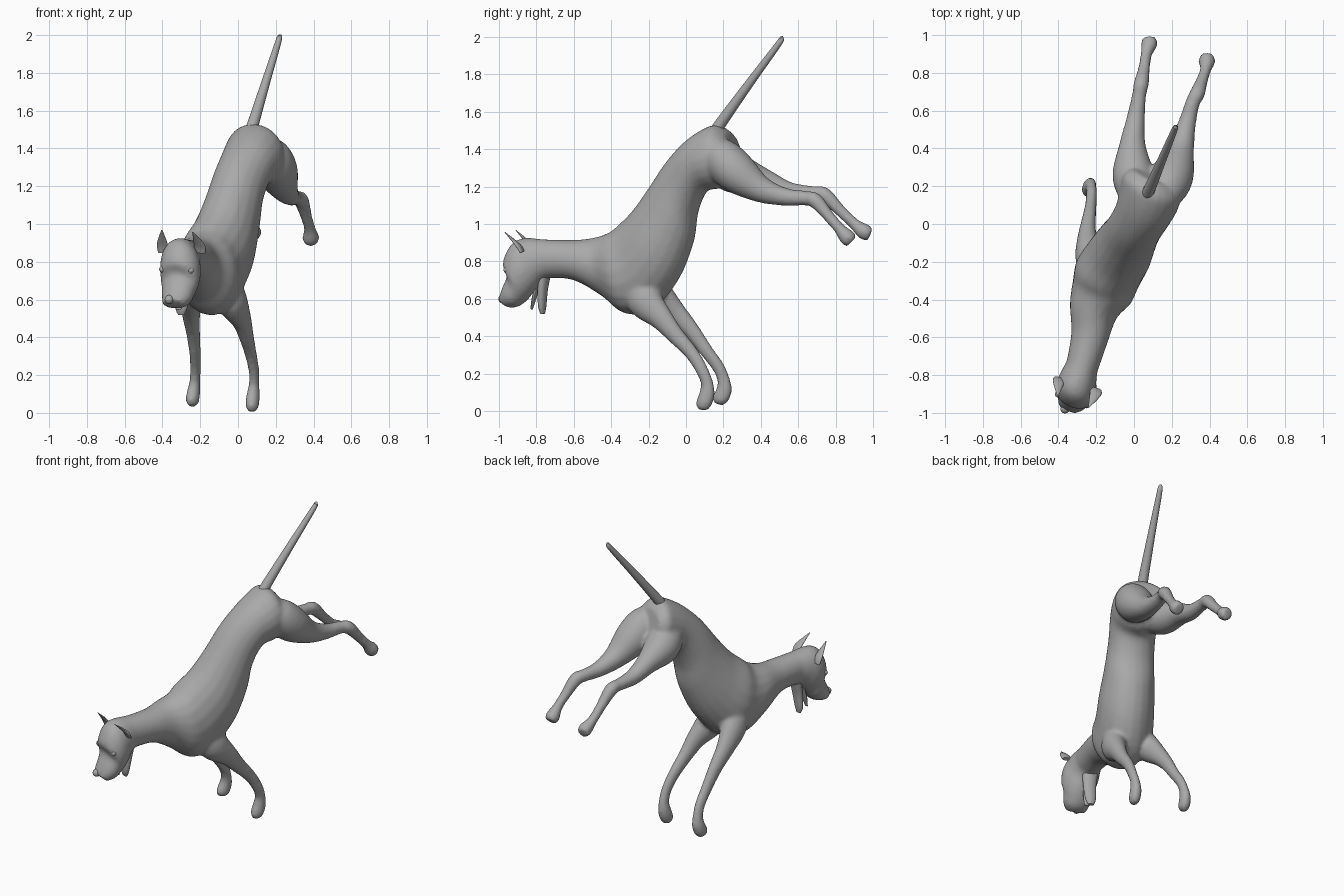
import bpy, bmesh, math
from mathutils import Vector

if "Cube" in bpy.data.objects:
    bpy.data.objects.remove(bpy.data.objects["Cube"])

grey = bpy.data.materials.new("coat grey")
grey.use_nodes = True
grey.diffuse_color = (0.4, 0.4, 0.4, 1)
grey.node_tree.nodes["Principled BSDF"].inputs["Base Color"].default_value = (0.4, 0.4, 0.4, 1)


def refine(rows, steps=4):
    """Smooth curve through rows of numbers."""
    out = []
    for i in range(len(rows) - 1):
        a, b, c, d = (rows[max(0, min(len(rows) - 1, i + k))] for k in (-1, 0, 1, 2))
        for s in range(steps):
            t = s / steps
            out.append([q + 0.5 * t * (r - p + t * (2*p - 5*q + 4*r - u + t * (3*(q - r) + u - p)))
                        for p, q, r, u in zip(a, b, c, d)])
    return out + [list(rows[-1])]


def loft(bm, rings, sides=20):
    """Skin elliptical rings given as centre, half height and half width vectors."""
    loops = []
    for centre, up, side in rings:
        angles = [math.tau * k / sides for k in range(sides)]
        loops.append([bm.verts.new(centre + up * math.sin(a) + side * math.cos(a)) for a in angles])
    for a, b in zip(loops, loops[1:]):
        for k in range(sides):
            n = (k + 1) % sides
            bm.faces.new((a[k], a[n], b[n], b[k]))
    bm.faces.new(loops[0][::-1])
    bm.faces.new(loops[-1])


def torso(bm, rows):
    """Rows: x, top y, top z, bottom y, bottom z, half width, heading slope."""
    rings = []
    for x, ty, tz, by, bz, w, slope in refine(rows):
        up = Vector((slope * (ty - by), ty - by, tz - bz)) / 2
        side = Vector((1, -slope, 0)).normalized() * w
        rings.append((Vector((x, (ty + by) / 2, (tz + bz) / 2)), up, side))
    loft(bm, rings)


def limb(bm, rows, flat=1.0):
    """Rows: x, y, z, radius. Flat scales the thickness."""
    pts = refine(rows)
    rings = []
    for i, (x, y, z, r) in enumerate(pts):
        tangent = Vector(pts[min(i + 1, len(pts) - 1)][:3]) - Vector(pts[max(i - 1, 0)][:3])
        up = tangent.cross(Vector((1, -0.35, 0))).normalized()
        side = up.cross(tangent).normalized()
        rings.append((Vector((x, y, z)), up * r * flat, side * r))
    loft(bm, rings)


def finish(name, bm, blend=False):
    bmesh.ops.recalc_face_normals(bm, faces=bm.faces)
    mesh = bpy.data.meshes.new(name)
    bm.to_mesh(mesh)
    bm.free()
    mesh.materials.append(grey)
    ob = bpy.data.objects.new(name, mesh)
    bpy.context.collection.objects.link(ob)
    bpy.ops.object.select_all(action='DESELECT')
    ob.select_set(True)
    bpy.context.view_layer.objects.active = ob
    if blend:
        remesh = ob.modifiers.new("blend", 'REMESH')
        remesh.mode, remesh.voxel_size, remesh.use_smooth_shade = 'VOXEL', 0.011, True
        soften = ob.modifiers.new("soften", 'SMOOTH')
        soften.factor, soften.iterations = 0.5, 10
        for m in ("blend", "soften"):
            bpy.ops.object.modifier_apply(modifier=m)
    bpy.ops.object.shade_smooth_by_angle(angle=math.radians(50))


def single_limb(name, rows, flat=1.0):
    bm = bmesh.new()
    limb(bm, rows, flat)
    finish(name, bm)


def ball(name, centre, r):
    bm = bmesh.new()
    bmesh.ops.create_uvsphere(bm, u_segments=14, v_segments=8, radius=r)
    bmesh.ops.translate(bm, vec=centre, verts=bm.verts)
    finish(name, bm)


# Trunk, neck and rump
body = bmesh.new()
torso(body, [
    (-.28, -.80, .92, -.75, .71, .085, .3),
    (-.235, -.6, .915, -.6, .70, .1, .25),
    (-.215, -.48, .93, -.44, .61, .13, .3),
    (-.17, -.40, .96, -.32, .52, .165, .4),
    (-.14, -.35, 1.0, -.18, .545, .178, .42),
    (-.08, -.28, 1.07, -.05, .70, .172, .42),
    (-.035, -.2, 1.18, .03, .9, .155, .42),
    (.0, -.1, 1.33, .05, 1.05, .145, .42),
    (.045, 0, 1.44, .1, 1.17, .15, .42),
    (.08, .1, 1.51, .18, 1.19, .165, .42),
    (.095, .17, 1.53, .24, 1.24, .16, .42),
    (.1, .23, 1.49, .27, 1.33, .11, .42)])

# Head and muzzle
torso(body, [
    (-.275, -.77, .92, -.73, .715, .085, .3),
    (-.295, -.87, .925, -.77, .69, .1, .35),
    (-.303, -.93, .89, -.80, .655, .112, .4),
    (-.31, -.97, .80, -.83, .62, .106, .4),
    (-.315, -.945, .735, -.855, .59, .096, .4),
    (-.325, -.975, .66, -.895, .56, .083, .4),
    (-.345, -.995, .6, -.94, .55, .062, .4)])

# Forelegs, left then right
limb(body, [
    (-.06, -.25, .68, .07), (-.03, -.22, .59, .078), (.016, -.135, .5, .053), (.043, -.06, .41, .039),
    (.068, .03, .31, .031), (.085, .085, .22, .028), (.085, .112, .15, .028),
    (.08, .112, .09, .035), (.075, .092, .035, .034), (.075, .083, .006, .019)], 1.25)
limb(body, [
    (-.215, -.25, .74, .07), (-.24, -.16, .63, .07), (-.248, -.06, .53, .049), (-.238, .03, .43, .037),
    (-.228, .11, .32, .03), (-.225, .17, .24, .028), (-.228, .2, .17, .028),
    (-.235, .203, .11, .035), (-.242, .18, .06, .034), (-.242, .172, .036, .018)], 1.25)

# Hind legs, left then right
limb(body, [
    (.13, .1, 1.41, .05), (.17, .18, 1.36, .105), (.207, .27, 1.275, .112), (.247, .40, 1.185, .072),
    (.28, .53, 1.145, .048), (.31, .64, 1.138, .039), (.335, .69, 1.125, .041),
    (.36, .76, 1.045, .032), (.38, .82, .975, .031), (.385, .86, .93, .045),
    (.385, .885, .905, .037)])
limb(body, [
    (.06, .1, 1.37, .05), (.02, .17, 1.32, .1), (-.005, .27, 1.27, .11), (-.008, .42, 1.225, .07),
    (.008, .55, 1.175, .05), (.027, .68, 1.165, .038), (.038, .74, 1.155, .041),
    (.053, .82, 1.075, .032), (.065, .90, 1.0, .031), (.08, .95, .96, .044),
    (.08, .985, .945, .036)])
finish("dog_body", body, blend=True)

# Tail
single_limb("tail", [(.06, .14, 1.46, .034), (.08, .18, 1.53, .031),
                     (.15, .345, 1.76, .023), (.215, .5, 1.97, .016), (.218, .505, 1.99, .01)])

# Ears
single_limb("left_ear", [(-.2, -.875, .85, .03), (-.205, -.90, .89, .03), (-.24, -.97, .958, .003)], .35)
single_limb("right_ear", [(-.395, -.82, .85, .03), (-.4, -.84, .895, .03), (-.403, -.91, .968, .003)], .35)

# Open lower jaw and tongue
single_limb("lower_jaw", [(-.285, -.755, .73, .05), (-.29, -.765, .65, .042),
                          (-.3, -.768, .56, .034), (-.3, -.765, .52, .018)], .6)
single_limb("tongue", [(-.305, -.79, .68, .03), (-.31, -.81, .61, .028), (-.315, -.825, .545, .014)], .35)

# Nose and eyes
ball("nose", (-.365, -.978, .6), .024)
ball("left_eye", (-.25, -.957, .755), .018)
ball("right_eye", (-.4, -.9, .76), .018)
